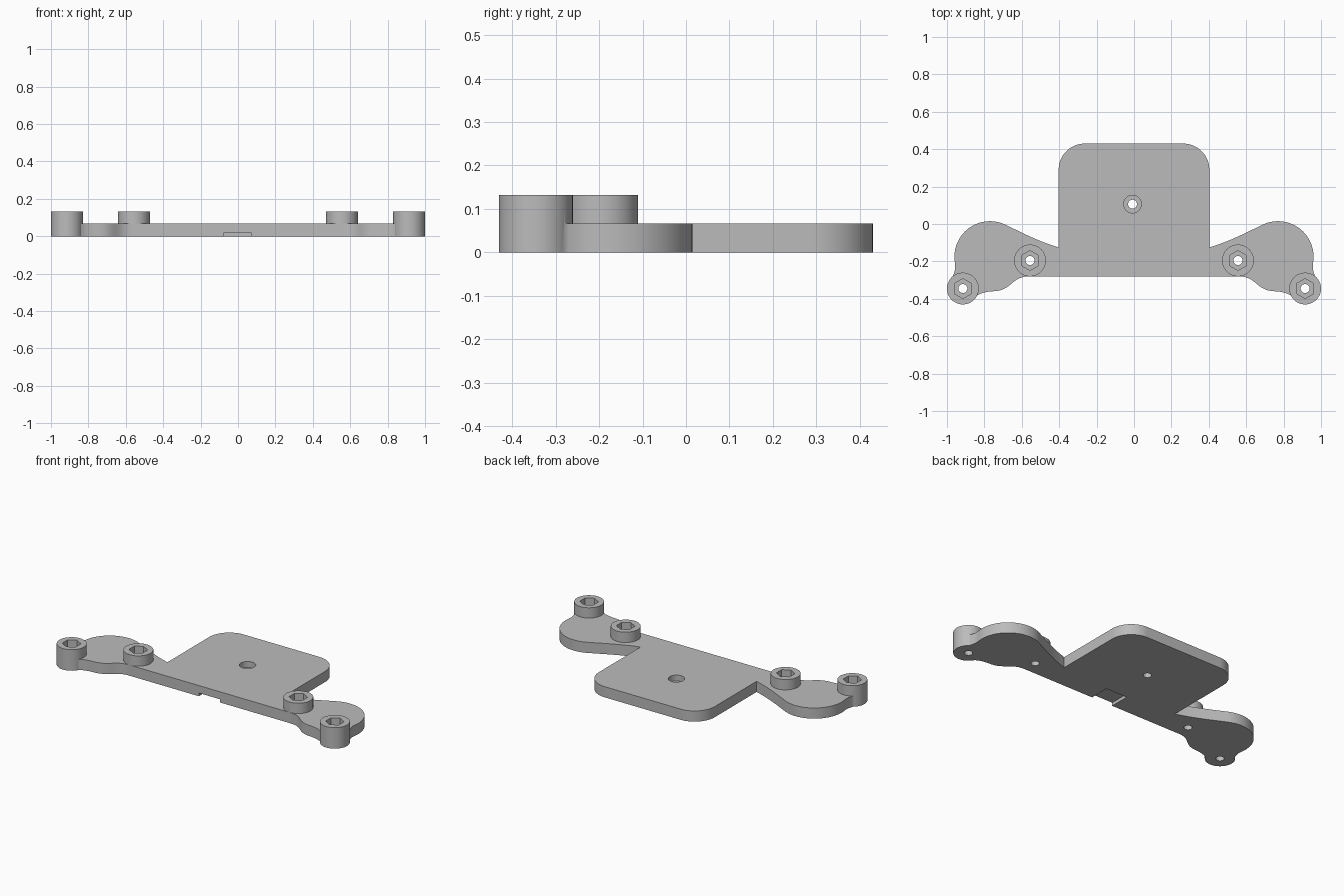
import bpy, bmesh, math
from mathutils import Vector
from mathutils.geometry import interpolate_bezier

cube = bpy.data.objects.get("Cube")
if cube:
    bpy.data.objects.remove(cube)

THICK, TOP = 0.067, 0.132
BOSS_R, HOLE_R, HEX_R = 0.085, 0.024, 0.053
OUTER, INNER = (0.915, -0.345), (0.556, -0.195)

grey = bpy.data.materials.new("plain grey")
grey.use_nodes = True
colour = (0.5, 0.5, 0.5, 1)
grey.diffuse_color = colour
grey.node_tree.nodes["Principled BSDF"].inputs["Base Color"].default_value = colour


def finish(bm, name):
    bmesh.ops.recalc_face_normals(bm, faces=bm.faces)
    mesh = bpy.data.meshes.new(name)
    bm.to_mesh(mesh)
    bm.free()
    mesh.materials.append(grey)
    obj = bpy.data.objects.new(name, mesh)
    bpy.context.collection.objects.link(obj)
    return obj


def prism(name, centre, radius, z0, z1, sides=48):
    bm = bmesh.new()
    bmesh.ops.create_cone(bm, cap_ends=True, segments=sides, radius1=radius,
                          radius2=radius, depth=z1 - z0)
    bmesh.ops.translate(bm, verts=bm.verts, vec=(*centre, (z0 + z1) / 2))
    return finish(bm, name)


def combine(target, tool, operation):
    mod = target.modifiers.new(operation, 'BOOLEAN')
    mod.operation, mod.solver, mod.object = operation, 'EXACT', tool
    bpy.context.view_layer.objects.active = target
    bpy.ops.object.modifier_apply(modifier=mod.name)
    bpy.data.objects.remove(tool)


def arc(cx, cy, r, a0, a1, n=20):
    angles = [math.radians(a0 + (a1 - a0) * i / n) for i in range(n + 1)]
    return [(cx + r * math.cos(a), cy + r * math.sin(a)) for a in angles]


def bezier(p0, h0, h1, p1, n=14):
    pts = interpolate_bezier(*[Vector((*p, 0)) for p in (p0, h0, h1, p1)], n)
    return [(p.x, p.y) for p in pts]


# Half outline of the plate, front edge to back edge
half = bezier((0.56, -0.28), (0.66, -0.28), (0.65, -0.36), (0.76, -0.36))
half += bezier((0.76, -0.36), (0.83, -0.365), (0.845, -0.39), (0.87, -0.405))[1:]
half += bezier((0.976, -0.30), (0.96, -0.26), (0.953, -0.24), (0.957, -0.208), 8)
half += arc(0.77, -0.175, 0.19, -8, 115, 30)
half += bezier((0.69, -0.003), (0.60, -0.045), (0.52, -0.09), (0.403, -0.125))[1:]
half += arc(0.263, 0.29, 0.14, 0, 90)
outline = half + [(-x, y) for x, y in reversed(half)]

# Flat plate with rounded back panel and two wings
bm = bmesh.new()
face = bm.faces.new([bm.verts.new((x, y, 0)) for x, y in outline])
side = bmesh.ops.extrude_face_region(bm, geom=[face])
bmesh.ops.translate(bm, vec=(0, 0, THICK),
                    verts=[v for v in side["geom"] if isinstance(v, bmesh.types.BMVert)])
plate = finish(bm, "mounting_plate")

# Screw bosses with hexagonal nut pockets and through holes
for s in (-1, 1):
    for (x, y), base in ((OUTER, 0), (INNER, 0.03)):
        combine(plate, prism("boss", (s * x, y), BOSS_R, base, TOP), 'UNION')
for s in (-1, 1):
    for x, y in (OUTER, INNER):
        combine(plate, prism("pocket", (s * x, y), HEX_R, 0.07, 0.2, 6), 'DIFFERENCE')
        combine(plate, prism("hole", (s * x, y), HOLE_R, -0.1, 0.2, 32), 'DIFFERENCE')

# Counterbored hole in the back panel
combine(plate, prism("counterbore", (-0.008, 0.106), 0.047, 0.03, 0.2), 'DIFFERENCE')
combine(plate, prism("centre_hole", (-0.008, 0.106), HOLE_R, -0.1, 0.2, 32), 'DIFFERENCE')

# Shallow notch under the front edge
bm = bmesh.new()
bmesh.ops.create_cube(bm, size=1)
bmesh.ops.scale(bm, verts=bm.verts, vec=(0.146, 0.25, 0.04))
bmesh.ops.translate(bm, verts=bm.verts, vec=(-0.003, -0.28, 0))
combine(plate, finish(bm, "notch"), 'DIFFERENCE')

bpy.ops.object.select_all(action='DESELECT')
plate.select_set(True)
bpy.context.view_layer.objects.active = plate
bpy.ops.object.shade_smooth_by_angle(angle=math.radians(30))
